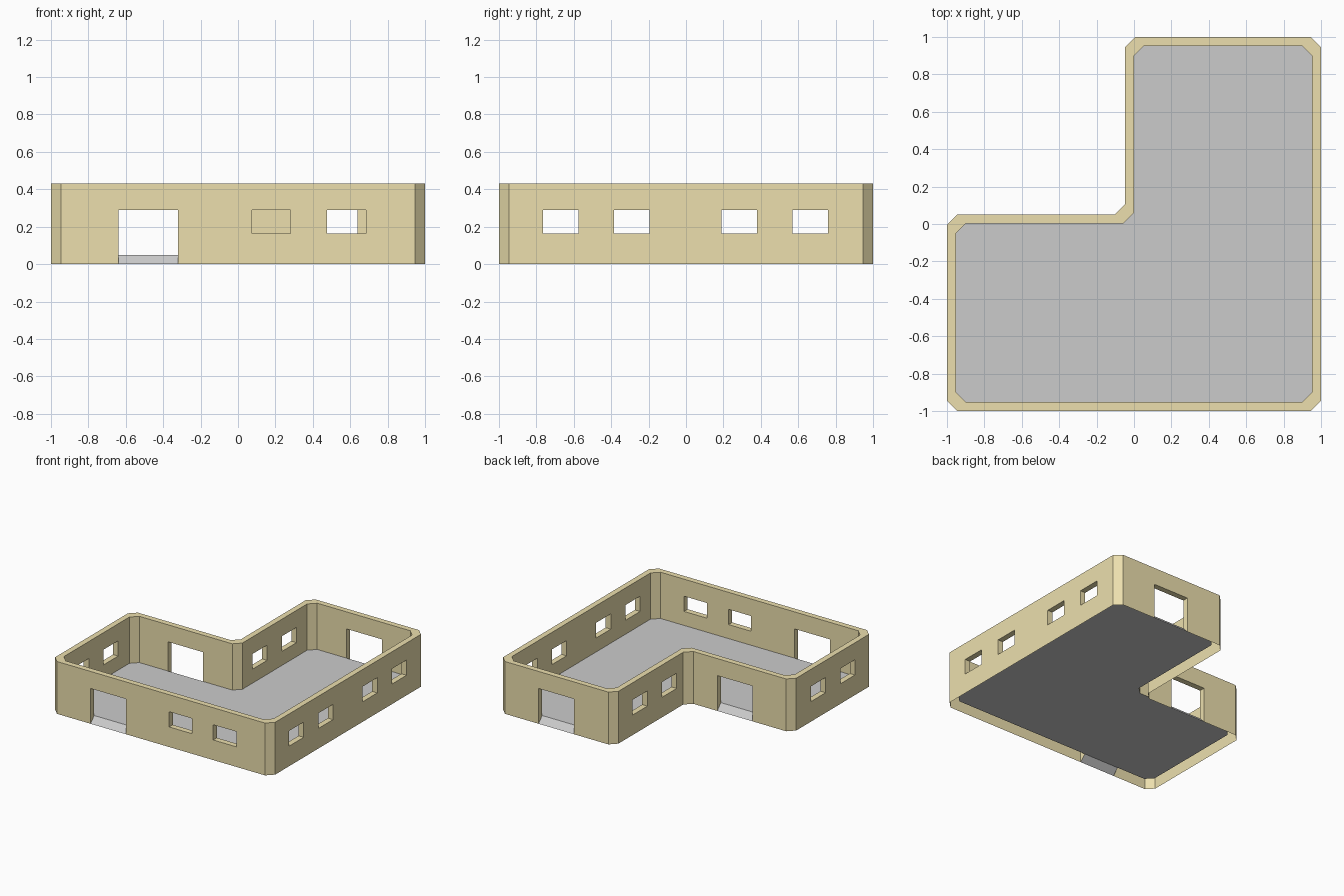
import bpy, bmesh
from mathutils import Vector

if "Cube" in bpy.data.objects:
    bpy.data.objects.remove(bpy.data.objects["Cube"])

T, C = 0.047, 0.054                    # wall thickness, corner chamfer
FLOOR, SILL, HEAD, TOP = 0.05, 0.165, 0.29, 0.43
NX, NY = -0.048, 0.051                 # faces of the inner L notch

outer = [(-1, -1), (1, -1), (1, 1), (NX, 1), (NX, NY), (-1, NY)]
inner = [(-1 + T, -1 + T), (1 - T, -1 + T), (1 - T, 1 - T),
         (NX + T, 1 - T), (NX + T, NY - T), (-1 + T, NY - T)]

# Openings on each straight wall: (from, to, is_door) along the wall's axis
side = [(-0.765, -0.575, 0), (-0.385, -0.195, 0)]
notch = [(0.19, 0.38, 0), (0.57, 0.76, 0)]
openings = [[(-0.64, -0.32, 1), (0.075, 0.28, 0), (0.475, 0.685, 0)],
            side + notch,
            [(0.32, 0.64, 1)],
            notch,
            [(-0.64, -0.32, 1)],
            side]


def chamfered(corners):
    """Two points per corner, the first before and the second after it."""
    pts = []
    for i, c in enumerate(corners):
        c = Vector(c)
        for nb in (corners[i - 1], corners[(i + 1) % len(corners)]):
            pts.append(c + (Vector(nb) - c).normalized() * C)
    return pts


def quad(bm, pts, flip=False):
    bm.faces.new([bm.verts.new(p) for p in (reversed(pts) if flip else pts)])


def finish(bm, name, mat=None):
    bmesh.ops.remove_doubles(bm, verts=bm.verts, dist=1e-5)
    me = bpy.data.meshes.new(name)
    bm.to_mesh(me)
    bm.free()
    ob = bpy.data.objects.new(name, me)
    bpy.context.collection.objects.link(ob)
    if mat:
        me.materials.append(mat)


out_pts, in_pts = chamfered(outer), chamfered(inner)
walls, ramps = bmesh.new(), bmesh.new()
# Height levels as (outer z, inner z): the open base steps up to the floor
levels = [(0, FLOOR), (SILL, SILL), (HEAD, HEAD), (TOP, TOP)]


def build_wall(o0, o1, i0, i1, holes):
    """One wall segment: outer and inner skins, top and opening reveals."""
    axis = 0 if abs(o1.x - o0.x) > abs(o1.y - o0.y) else 1
    forward = o1[axis] > o0[axis]
    stops = [(o0, i0, None)]
    for a, b, door in sorted(holes, reverse=not forward):
        for u, kind in ((a, door), (b, None)) if forward else ((b, door), (a, None)):
            o, i = o0.copy(), i0.copy()
            o[axis] = i[axis] = u
            stops.append((o, i, kind))
    stops.append((o1, i1, None))
    for (oa, ia, kind), (ob, ib, _) in zip(stops, stops[1:]):
        def P(p, is_inner, lv):
            return (p.x, p.y, levels[lv][is_inner])
        low = None if kind is None else (0 if kind else 1)
        for r in range(3):
            if low is not None and low <= r < 2:
                # side reveals of the opening
                for k, (o, i) in enumerate(((oa, ia), (ob, ib))):
                    quad(walls, [P(o, 0, r), P(i, 1, r), P(i, 1, r + 1), P(o, 0, r + 1)], k == 1)
                continue
            quad(walls, [P(oa, 0, r), P(ob, 0, r), P(ob, 0, r + 1), P(oa, 0, r + 1)])
            quad(walls, [P(ia, 1, r), P(ib, 1, r), P(ib, 1, r + 1), P(ia, 1, r + 1)], True)

        def across(bm, lv, flip=False):
            quad(bm, [P(oa, 0, lv), P(ob, 0, lv), P(ib, 1, lv), P(ia, 1, lv)], flip)
        across(walls, 3)
        if low is not None:
            across(walls, 2, True)
            across(ramps if kind else walls, low)


# Walls and chamfered corners all round the L
n = len(out_pts)
for k in range(n):
    j = (k + 1) % n
    build_wall(out_pts[k], out_pts[j], in_pts[k], in_pts[j],
               openings[k // 2] if k % 2 else [])

tan = bpy.data.materials.new("tan_wall")
tan.diffuse_color = (0.84, 0.74, 0.42, 1)
tan.use_nodes = True
tan.node_tree.nodes["Principled BSDF"].inputs["Base Color"].default_value = tan.diffuse_color
finish(walls, "walls", tan)
finish(ramps, "door_ramps")

# Floor sheet filling the inner outline
bm = bmesh.new()
quad(bm, [(p.x, p.y, FLOOR) for p in in_pts])
bmesh.ops.triangulate(bm, faces=bm.faces[:])
finish(bm, "floor")
